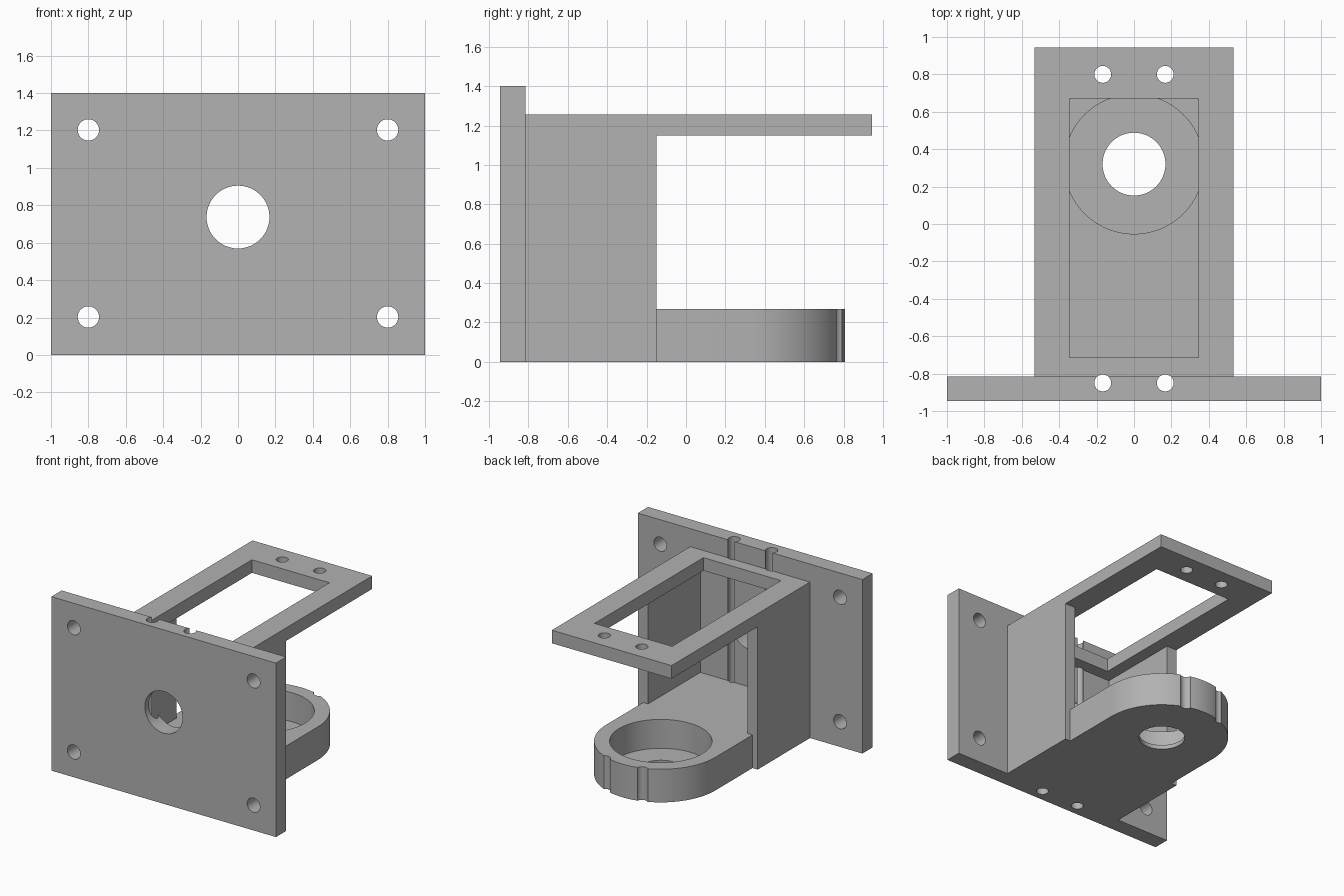
import bpy, bmesh, math
from mathutils import Matrix, Vector

if "Cube" in bpy.data.objects:
    bpy.data.objects.remove(bpy.data.objects["Cube"])

grey = bpy.data.materials.new("plain_grey")
grey.diffuse_color = (0.445, 0.445, 0.445, 1)
grey.use_nodes = True
grey.node_tree.nodes["Principled BSDF"].inputs["Base Color"].default_value = grey.diffuse_color


def add_object(name, bm):
    bmesh.ops.recalc_face_normals(bm, faces=bm.faces[:])
    mesh = bpy.data.meshes.new(name)
    bm.to_mesh(mesh)
    bm.free()
    mesh.materials.append(grey)
    obj = bpy.data.objects.new(name, mesh)
    bpy.context.collection.objects.link(obj)
    return obj


def box(name, x0, x1, y0, y1, z0, z1):
    bm = bmesh.new()
    size = Vector((x1 - x0, y1 - y0, z1 - z0))
    mid = Vector((x0 + x1, y0 + y1, z0 + z1)) / 2
    bmesh.ops.create_cube(bm, size=1, matrix=Matrix.Translation(mid) @ Matrix.Diagonal(size.to_4d()))
    return add_object(name, bm)


def cylinder(name, radius, centre, depth, axis="Z", segments=64):
    bm = bmesh.new()
    turn = Matrix.Rotation(math.pi / 2, 4, "X") if axis == "Y" else Matrix.Identity(4)
    bmesh.ops.create_cone(bm, cap_ends=True, segments=segments, radius1=radius, radius2=radius,
                          depth=depth, matrix=Matrix.Translation(centre) @ turn)
    return add_object(name, bm)


def combine(target, other, operation):
    """Apply a boolean to target and discard the other solid."""
    mod = target.modifiers.new("combine", "BOOLEAN")
    mod.operation, mod.solver, mod.object = operation, "EXACT", other
    graph = bpy.context.evaluated_depsgraph_get()
    mesh = bpy.data.meshes.new_from_object(target.evaluated_get(graph))
    target.modifiers.clear()
    target.data = mesh
    bpy.data.objects.remove(other)


HOLE_Y, LOBE_R, BASE_H = 0.32, 0.487, 0.267

# Mounting plate at the front
bracket = box("bracket", -1, 1, -0.945, -0.815, 0, 1.4)

# Two side walls
for s in (-1, 1):
    xs = sorted((s * 0.443, s * 0.533))
    combine(bracket, box("side_wall", *xs, -0.83, -0.15, 0, 1.255), "UNION")

# Top frame with its rectangular window
top = box("top_frame", -0.533, 0.533, -0.83, 0.945, 1.15, 1.255)
combine(top, box("window_cutter", -0.345, 0.345, -0.715, 0.67, 1, 1.4), "DIFFERENCE")
combine(bracket, top, "UNION")

# Base with a rounded end, drawn as one profile
bm = bmesh.new()
outline = [(-LOBE_R, -0.83), (LOBE_R, -0.83)]
outline += [(LOBE_R * math.cos(math.pi * i / 48), HOLE_Y + LOBE_R * math.sin(math.pi * i / 48))
            for i in range(49)]
face = bm.faces.new([bm.verts.new((x, y, 0)) for x, y in outline])
ext = bmesh.ops.extrude_face_region(bm, geom=[face])
bmesh.ops.translate(bm, vec=(0, 0, BASE_H),
                    verts=[v for v in ext["geom"] if isinstance(v, bmesh.types.BMVert)])
combine(bracket, add_object("base", bm), "UNION")

# Round pocket and through hole in the base
combine(bracket, cylinder("pocket_cutter", 0.373, (0, HOLE_Y, 0.234), 0.4, segments=96), "DIFFERENCE")
combine(bracket, cylinder("base_hole_cutter", 0.168, (0, HOLE_Y, 0), 0.4), "DIFFERENCE")

# Centre hole and corner screw holes in the mounting plate
combine(bracket, cylinder("centre_cutter", 0.168, (0, -0.88, 0.737), 0.24, "Y"), "DIFFERENCE")
for x in (-0.8, 0.8):
    for z in (0.203, 1.203):
        combine(bracket, cylinder("screw_cutter", 0.057, (x, -0.88, z), 0.3, "Y", 48), "DIFFERENCE")

# Vertical pin holes drilled through the full height
for x in (-0.167, 0.167):
    for y in (-0.85, 0.80):
        combine(bracket, cylinder("pin_cutter", 0.045, (x, y, 0.7), 3, segments=48), "DIFFERENCE")

# Smooth the curved walls, keep edges sharp
bpy.ops.object.select_all(action="DESELECT")
bracket.select_set(True)
bpy.context.view_layer.objects.active = bracket
bpy.ops.object.shade_smooth_by_angle(angle=math.radians(30))
